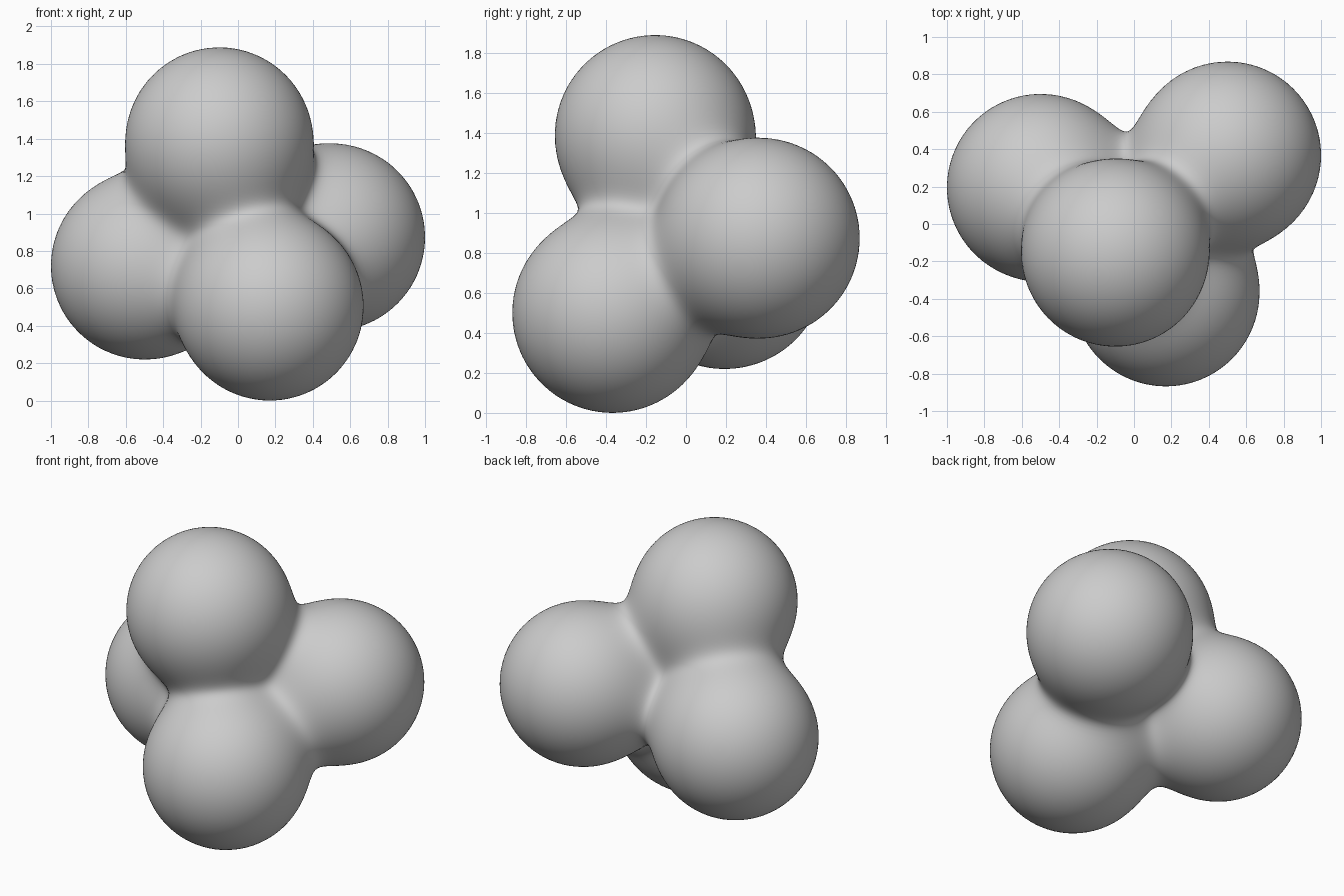
import bpy, bmesh, math
from mathutils import Vector

if "Cube" in bpy.data.objects:
    bpy.data.objects.remove(bpy.data.objects["Cube"])

# Four equal balls in a tetrahedral cluster, softly fused together
RADIUS = 0.5
BLEND = 0.08
BALLS = [Vector(p) for p in (
    (-0.10, -0.155, 1.388),   # top
    (0.17, -0.368, 0.50),     # front, low
    (-0.50, 0.195, 0.72),     # left
    (0.50, 0.368, 0.873),     # right, rear
)]
CENTRE = sum(BALLS, Vector()) / 4


def field(p):
    """Smoothly blended distance to the four balls."""
    total = sum(math.exp(-((p - b).length - RADIUS) / BLEND) for b in BALLS)
    return -BLEND * math.log(total)


def surface_point(direction):
    """March inwards from outside until the fused surface is met."""
    r = 1.3
    for _ in range(150):
        d = field(CENTRE + direction * r)
        if d < 0.0002 or r < 0.05:
            break
        r -= d
    return CENTRE + direction * r


# Wrap a fine sphere onto the fused surface
bm = bmesh.new()
bmesh.ops.create_icosphere(bm, subdivisions=6, radius=1)
for v in bm.verts:
    v.co = surface_point(v.co.normalized())
for f in bm.faces:
    f.smooth = True
# Rest it on the ground
low = min(v.co.z for v in bm.verts)
bmesh.ops.translate(bm, verts=bm.verts, vec=(0, 0, -low))

mesh = bpy.data.meshes.new("fused_ball_cluster")
bm.to_mesh(mesh)
bm.free()
obj = bpy.data.objects.new("fused_ball_cluster", mesh)
bpy.context.collection.objects.link(obj)
